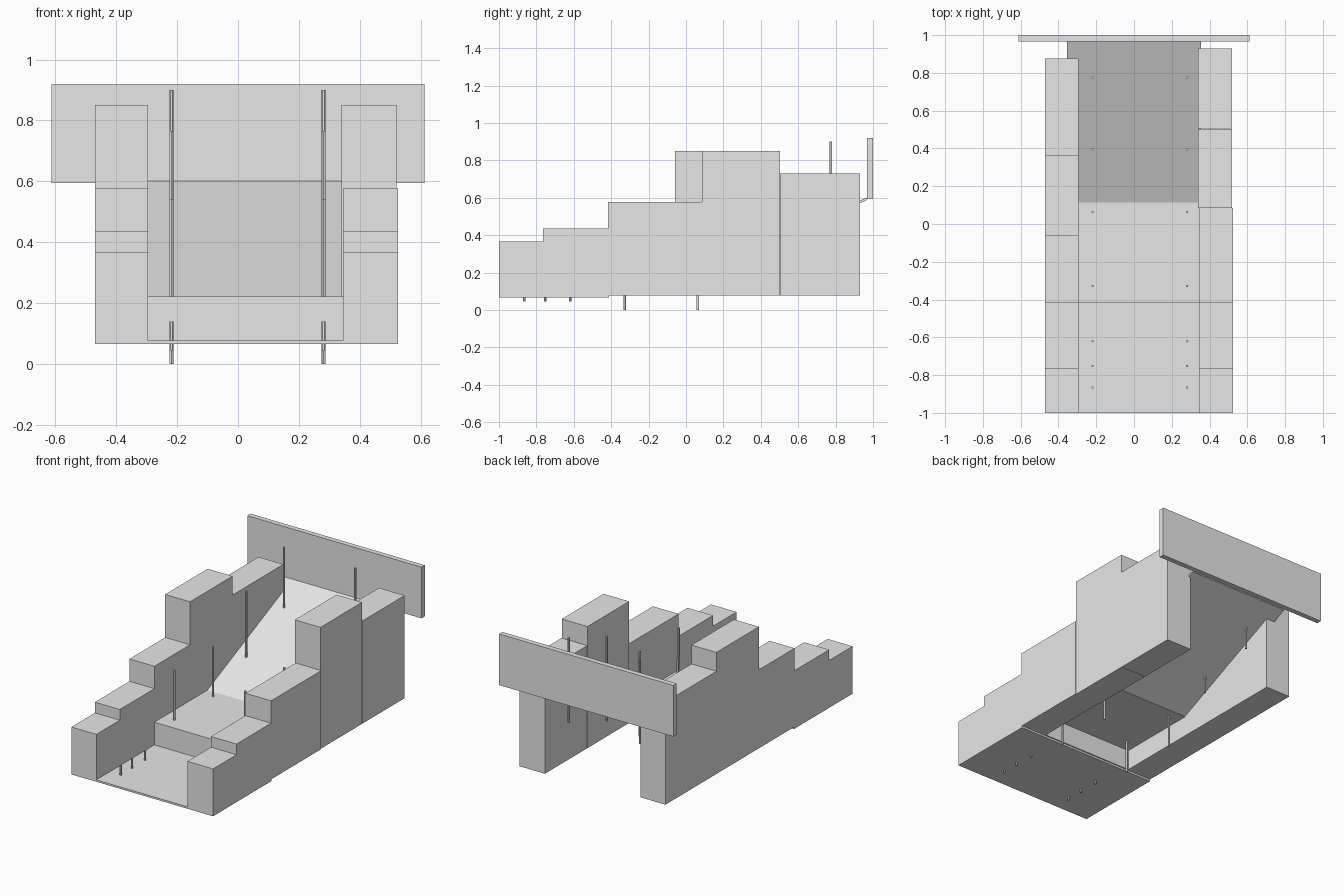
import bpy
import bmesh

cube = bpy.data.objects.get("Cube")
if cube:
    bpy.data.objects.remove(cube, do_unlink=True)

grey = bpy.data.materials.new("light_grey")
grey.use_nodes = True
grey.diffuse_color = (0.8, 0.8, 0.8, 1)
grey.node_tree.nodes["Principled BSDF"].inputs["Base Color"].default_value = (0.8, 0.8, 0.8, 1)


def finish(name, bm):
    bmesh.ops.recalc_face_normals(bm, faces=bm.faces)
    mesh = bpy.data.meshes.new(name)
    bm.to_mesh(mesh)
    bm.free()
    mesh.materials.append(grey)
    obj = bpy.data.objects.new(name, mesh)
    bpy.context.collection.objects.link(obj)
    return obj


def extrude_profile(name, x0, x1, points):
    """Sweep a (y, z) outline across x."""
    bm = bmesh.new()
    face = bm.faces.new([bm.verts.new((x0, y, z)) for y, z in points])
    new = bmesh.ops.extrude_face_region(bm, geom=[face])["geom"]
    verts = [v for v in new if isinstance(v, bmesh.types.BMVert)]
    bmesh.ops.translate(bm, vec=(x1 - x0, 0, 0), verts=verts)
    return finish(name, bm)


def box(name, x0, x1, y0, y1, z0, z1):
    return extrude_profile(name, x0, x1, [(y0, z0), (y1, z0), (y1, z1), (y0, z1)])


def stepped_wall(name, x0, x1, steps, end):
    """Wall whose top follows (start_y, height) steps."""
    points = [(end, BASE), (steps[0][0], BASE)]
    stops = [s[0] for s in steps[1:]] + [end]
    for (start, height), stop in zip(steps, stops):
        points += [(start, height), (stop, height)]
    return extrude_profile(name, x0, x1, points)


def rod(name, x, y, z0, z1, radius=0.0065):
    bm = bmesh.new()
    bmesh.ops.create_cone(bm, cap_ends=True, segments=12, radius1=radius,
                          radius2=radius, depth=z1 - z0)
    bmesh.ops.translate(bm, vec=(x, y, (z0 + z1) / 2), verts=bm.verts)
    obj = finish(name, bm)
    bpy.ops.object.select_all(action="DESELECT")
    obj.select_set(True)
    bpy.context.view_layer.objects.active = obj
    bpy.ops.object.shade_smooth_by_angle()


BASE = 0.078
front_steps = [(-1, 0.367), (-0.765, 0.435), (-0.418, 0.577)]

# Side walls
stepped_wall("right_wall", -0.47, -0.295,
             front_steps + [(-0.06, 0.85), (0.366, 0.73)], 0.877)
stepped_wall("left_front_wall", 0.345, 0.525, front_steps, 0.085)
box("left_tower", 0.34, 0.52, 0.085, 0.503, BASE, 0.85)
box("left_rear_wall", 0.34, 0.52, 0.506, 0.93, BASE, 0.73)

# Front floor plate
box("front_floor", -0.47, 0.525, -1, -0.412, 0.066, BASE)

# Raised platform with a riser, folded from one thin strip
T = 0.014
extrude_profile("platform", -0.295, 0.345, [
    (-0.418, BASE), (-0.418, 0.222), (0.12, 0.222),
    (0.12, 0.222 - T), (-0.418 + T, 0.222 - T), (-0.418 + T, BASE)])

# Sloping ramp up to the back board
extrude_profile("ramp", -0.355, 0.355, [
    (0.115, 0.222), (0.968, 0.602), (0.968, 0.602 - T), (0.115, 0.222 - T)])
box("back_board", -0.612, 0.612, 0.967, 1.0, 0.595, 0.92)

# Rods passing through the floors in two rows: y, bottom, top
rods = [(-0.865, 0.045, 0.14), (-0.752, 0.045, 0.14), (-0.62, 0.045, 0.14),
        (-0.328, 0, 0.54), (0.063, 0, 0.54), (0.395, 0.225, 0.765), (0.775, 0.36, 0.9)]
for side, x in (("right", -0.219), ("left", 0.281)):
    for i, (y, z0, z1) in enumerate(rods):
        rod(f"{side}_rod_{i + 1}", x, y, z0, z1)
